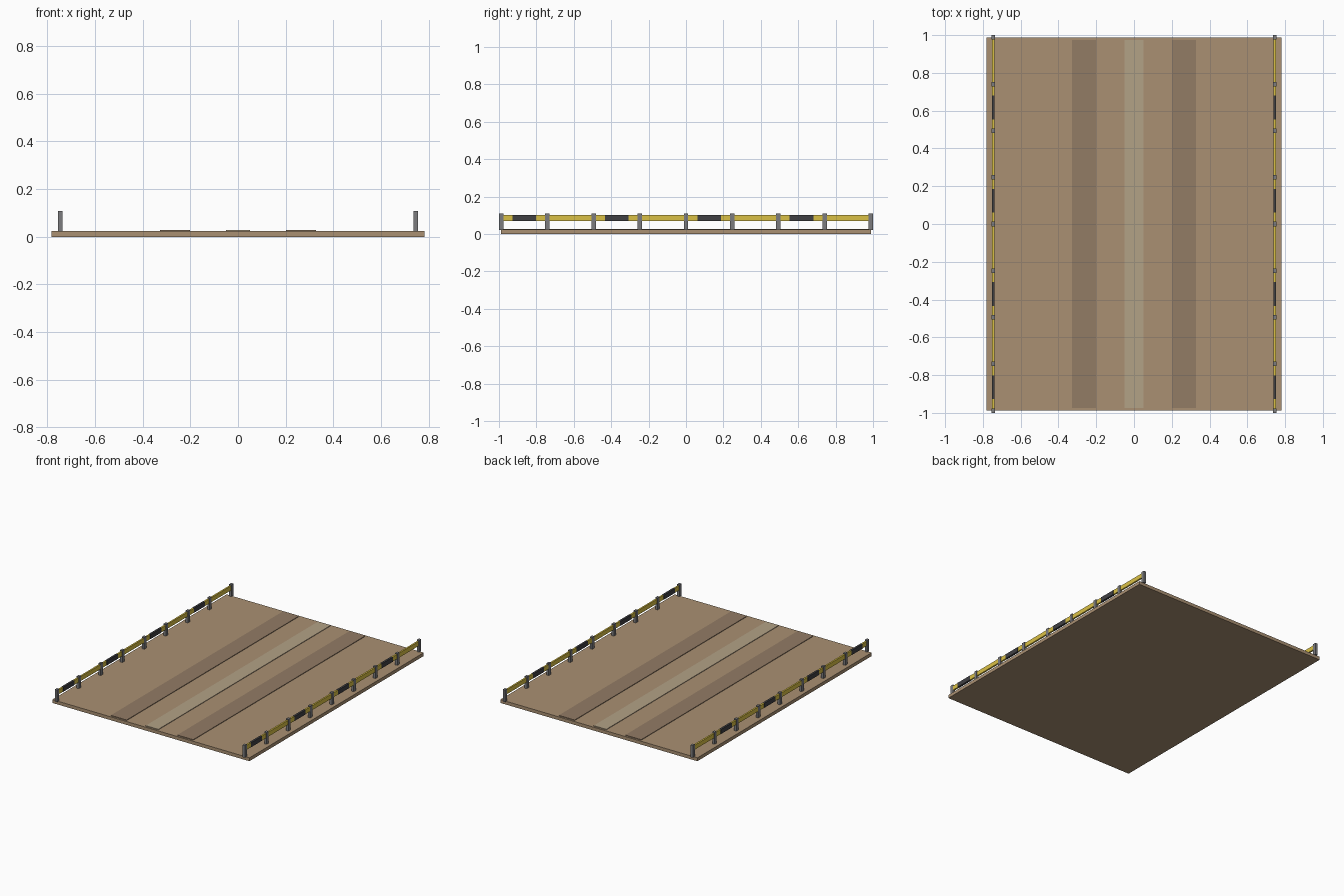
import bpy, bmesh
from mathutils import Matrix, Vector

if "Cube" in bpy.data.objects:
    bpy.data.objects.remove(bpy.data.objects["Cube"])


def material(name, rgb):
    m = bpy.data.materials.new(name)
    m.diffuse_color = (*rgb, 1)
    m.use_nodes = True
    m.node_tree.nodes["Principled BSDF"].inputs["Base Color"].default_value = m.diffuse_color
    return m


dirt = material("dirt", (0.40, 0.28, 0.17))
track = material("worn_track", (0.29, 0.20, 0.13))
crown = material("pale_crown", (0.45, 0.36, 0.24))
steel = material("steel", (0.20, 0.20, 0.21))
yellow = material("yellow", (0.70, 0.53, 0.06))
black = material("black", (0.05, 0.05, 0.055))


def boxes(name, size, centres, mat):
    """One object holding equal boxes at the given centres."""
    bm = bmesh.new()
    for c in centres:
        bmesh.ops.create_cube(bm, size=1, matrix=Matrix.Translation(c) @ Matrix.Diagonal((*size, 1)))
    mesh = bpy.data.meshes.new(name)
    bm.to_mesh(mesh)
    bm.free()
    mesh.materials.append(mat)
    ob = bpy.data.objects.new(name, mesh)
    bpy.context.collection.objects.link(ob)
    return ob


HALF_Y, SPACING, RAIL_X = 0.988, 0.247, 0.745

# Road slab
boxes("road_slab", (1.564, 2 * HALF_Y, 0.024), [Vector((0, 0, 0.012))], dirt)

# Wheel tracks and centre strip, slightly proud of the slab
for side, x in (("left", -0.264), ("right", 0.264)):
    boxes(f"wheel_track_{side}", (0.126, 1.95, 0.006), [Vector((x, 0, 0.025))], track)
boxes("centre_strip", (0.10, 1.95, 0.006), [Vector((0, 0, 0.025))], crown)

# Guard rails: posts, yellow beam, dark warning bands in every second bay
for side, x in (("left", -RAIL_X), ("right", RAIL_X)):
    boxes(f"rail_posts_{side}", (0.018, 0.024, 0.087),
          [Vector((x, -HALF_Y + i * SPACING, 0.0655)) for i in range(9)], steel)
    boxes(f"rail_beam_{side}", (0.012, 2 * HALF_Y, 0.032), [Vector((x, 0, 0.085))], yellow)
    boxes(f"rail_bands_{side}", (0.015, 0.126, 0.033),
          [Vector((x, -HALF_Y + (2 * i + 0.5) * SPACING, 0.085)) for i in range(4)], black)
